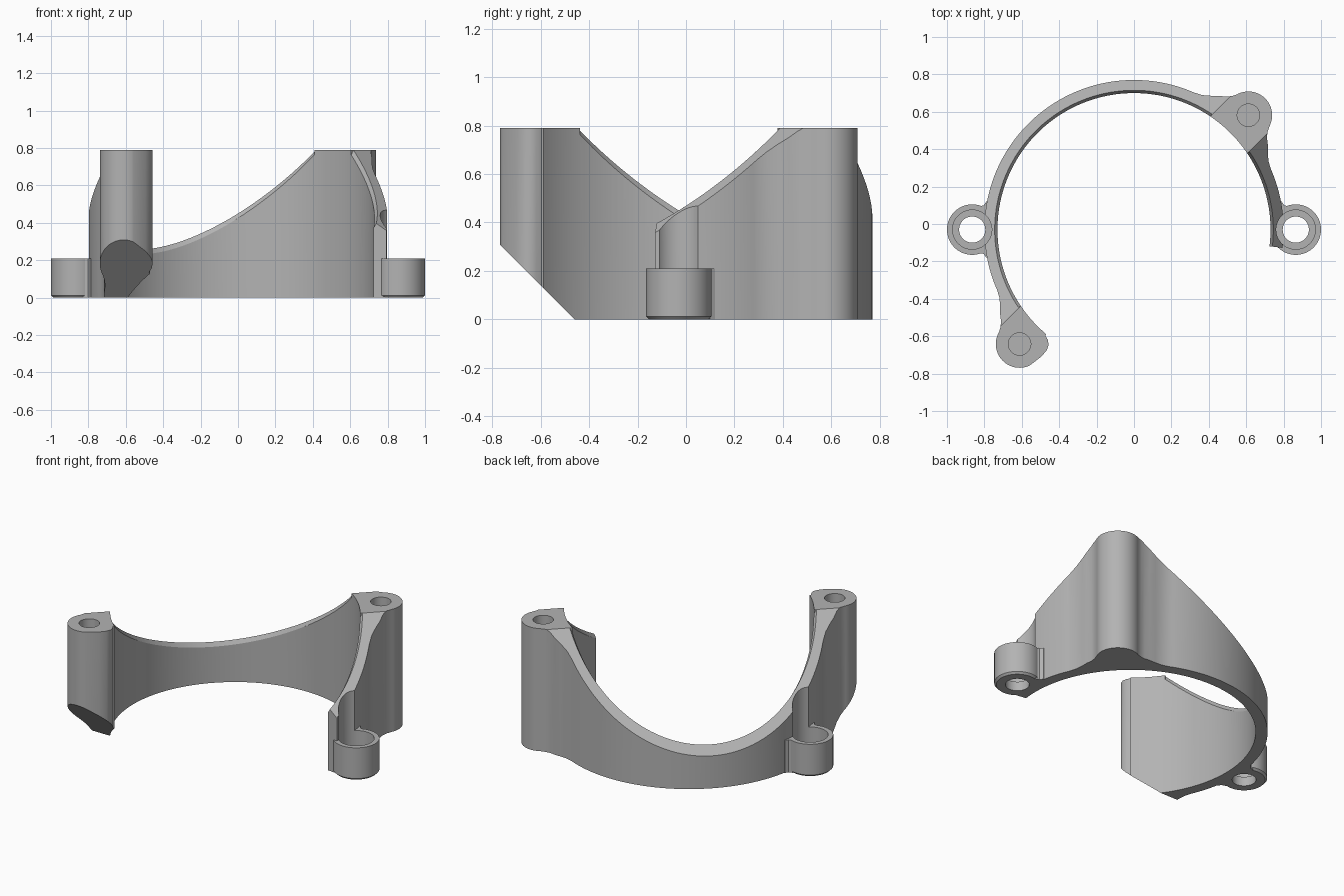
import bpy, bmesh
from math import sin, cos, pi, radians, sqrt
from mathutils import Vector

old = bpy.data.objects.get("Cube")
if old:
    bpy.data.objects.remove(old, do_unlink=True)

# Main sizes, measured from the ring centre
R_IN, R_OUT, R_BOSS = 0.73, 0.80, 0.865
TOP, SLOPE, FLAT = 0.79, 0.88, 0.14
CENTRE_Y = -0.03
D = Vector((1, 1, 0)) / sqrt(2)      # line through the two posts
E = Vector((1, -1, 0)) / sqrt(2)     # across that line
X, Y, Z = Vector((1, 0, 0)), Vector((0, 1, 0)), Vector((0, 0, 1))

grey = bpy.data.materials.new("plain grey")
grey.use_nodes = True
grey.diffuse_color = (0.45, 0.45, 0.45, 1)
grey.node_tree.nodes["Principled BSDF"].inputs["Base Color"].default_value = grey.diffuse_color


def finish(name, bm):
    bmesh.ops.recalc_face_normals(bm, faces=bm.faces)
    mesh = bpy.data.meshes.new(name)
    bm.to_mesh(mesh)
    bm.free()
    mesh.materials.append(grey)
    ob = bpy.data.objects.new(name, mesh)
    bpy.context.collection.objects.link(ob)
    return ob


def prism(name, pts, u, v, w, lo, hi, chamfer=0):
    """Extrude a profile drawn on axes u, v along w."""
    bm = bmesh.new()
    low = [bm.verts.new(u * a + v * b + w * lo) for a, b in pts]
    high = [bm.verts.new(u * a + v * b + w * hi) for a, b in pts]
    base = bm.faces.new(low)
    bm.faces.new(high)
    for i in range(len(pts)):
        j = (i + 1) % len(pts)
        bm.faces.new((low[i], low[j], high[j], high[i]))
    if chamfer:
        bmesh.ops.recalc_face_normals(bm, faces=bm.faces)
        bmesh.ops.bevel(bm, geom=list(base.edges), offset=chamfer, segments=1, affect='EDGES')
    return finish(name, bm)


def arc_sweep(name, start, end, steps, section):
    """Carry a radius and height section around the ring axis."""
    bm = bmesh.new()
    rows = []
    for i in range(steps + 1):
        a = radians(start + (end - start) * i / steps)
        rows.append([bm.verts.new((r * cos(a), r * sin(a), z)) for r, z in section(a)])
    for p, q in zip(rows, rows[1:]):
        for i in range(len(p)):
            j = (i + 1) % len(p)
            bm.faces.new((p[i], p[j], q[j], q[i]))
    bm.faces.new(rows[0])
    bm.faces.new(rows[-1])
    return finish(name, bm)


def circle(cx, cy, r, n=48, a0=0.0, a1=2 * pi):
    return [(cx + r * cos(a0 + (a1 - a0) * i / n), cy + r * sin(a0 + (a1 - a0) * i / n))
            for i in range(n)]


def combine(target, tool, operation):
    mod = target.modifiers.new(operation, 'BOOLEAN')
    mod.operation, mod.solver, mod.object = operation, 'EXACT', tool
    bpy.context.view_layer.objects.active = target
    bpy.ops.object.modifier_apply(modifier=mod.name)
    bpy.data.objects.remove(tool, do_unlink=True)


def rim(x, y):
    t = abs((x - y) / sqrt(2))
    return TOP - SLOPE * max(0, t - FLAT)


# Open ring wall
body = arc_sweep("ring_bracket", -7, 230, 120,
                 lambda a: [(R_IN, 0), (R_OUT, 0), (R_OUT, 0.9), (R_IN, 0.9)])

# Two posts with flared flanks; the front one ends in a rounded nose
flank = [(0.735, 0.31), (0.767, 0.25), (0.797, 0.215), (0.827, 0.185), (0.85, 0.155), (0.875, 0.135)]
nose = [(0.735, 0.06), (0.742, 0.09), (0.758, 0.113), (0.785, 0.126), (0.83, 0.13)]
mirrored = [(s, -t) for s, t in flank]
for name, direction, side in (("back_post", D, flank), ("front_post", -D, nose)):
    round_end = circle(R_BOSS, 0, 0.127, 32, -1.3, 1.3)
    outline = mirrored + round_end + side[::-1]
    combine(body, prism(name, outline, direction, E, Z, 0, 0.9), 'UNION')

# Sloping rim and flat post tops
drop = TOP - SLOPE * (1.2 - FLAT)
roof = [(-1.2, drop), (-FLAT, TOP), (FLAT, TOP), (1.2, drop), (1.2, 1.5), (-1.2, 1.5)]
combine(body, prism("rim_cutter", roof, E, Z, D, -1.4, 1.4), 'DIFFERENCE')


# Narrow chamfer on the inner rim
def chamfer_section(a):
    f = rim(0.745 * cos(a), 0.745 * sin(a))
    return [(0.70, f - 0.075), (0.76, f + 0.025), (0.70, f + 0.1)]


for start, end in ((-12, 34), (56, 214)):
    combine(body, arc_sweep("chamfer_cutter", start, end, 80, chamfer_section), 'DIFFERENCE')

# Slanted underside of the front post
slant = [(-0.23, -0.2), (-0.93, 0.5), (-0.93, -0.2)]
combine(body, prism("slant_cutter", slant, Y, Z, X, -1.1, -0.3), 'DIFFERENCE')

# Screw holes in the posts
for side in (1, -1):
    combine(body, prism("hole_cutter", circle(R_BOSS * side, 0, 0.06), D, E, Z, 0.45, 1), 'DIFFERENCE')

# Side lugs with small webs, counterbores and through holes
for side in (1, -1):
    lug = prism("lug", circle(R_BOSS * side, 0, 0.135, 64), X, Y, Z, 0, 0.21, 0.012)
    combine(body, lug, 'UNION')
    low = 0.0 if side > 0 else -0.15
    web = [(0.765, low), (0.79, low), (0.803, low * 0.87), (0.83, low * 0.82),
           (0.83, 0.123), (0.803, 0.13), (0.79, 0.15), (0.765, 0.15)]
    web = [(x * side, y) for x, y in web]
    combine(body, prism("web", web, X, Y, Z, 0, 0.21), 'UNION')
    for r, floor in ((0.105, 0.06), (0.07, -0.1)):
        bore = prism("bore_cutter", circle(R_BOSS * side, 0, r), X, Y, Z, floor, 1)
        combine(body, bore, 'DIFFERENCE')

# Place the part and shade it
body.location.y = CENTRE_Y
for ob in bpy.context.selected_objects:
    ob.select_set(False)
body.select_set(True)
bpy.context.view_layer.objects.active = body
bpy.ops.object.shade_smooth_by_angle(angle=radians(30))
